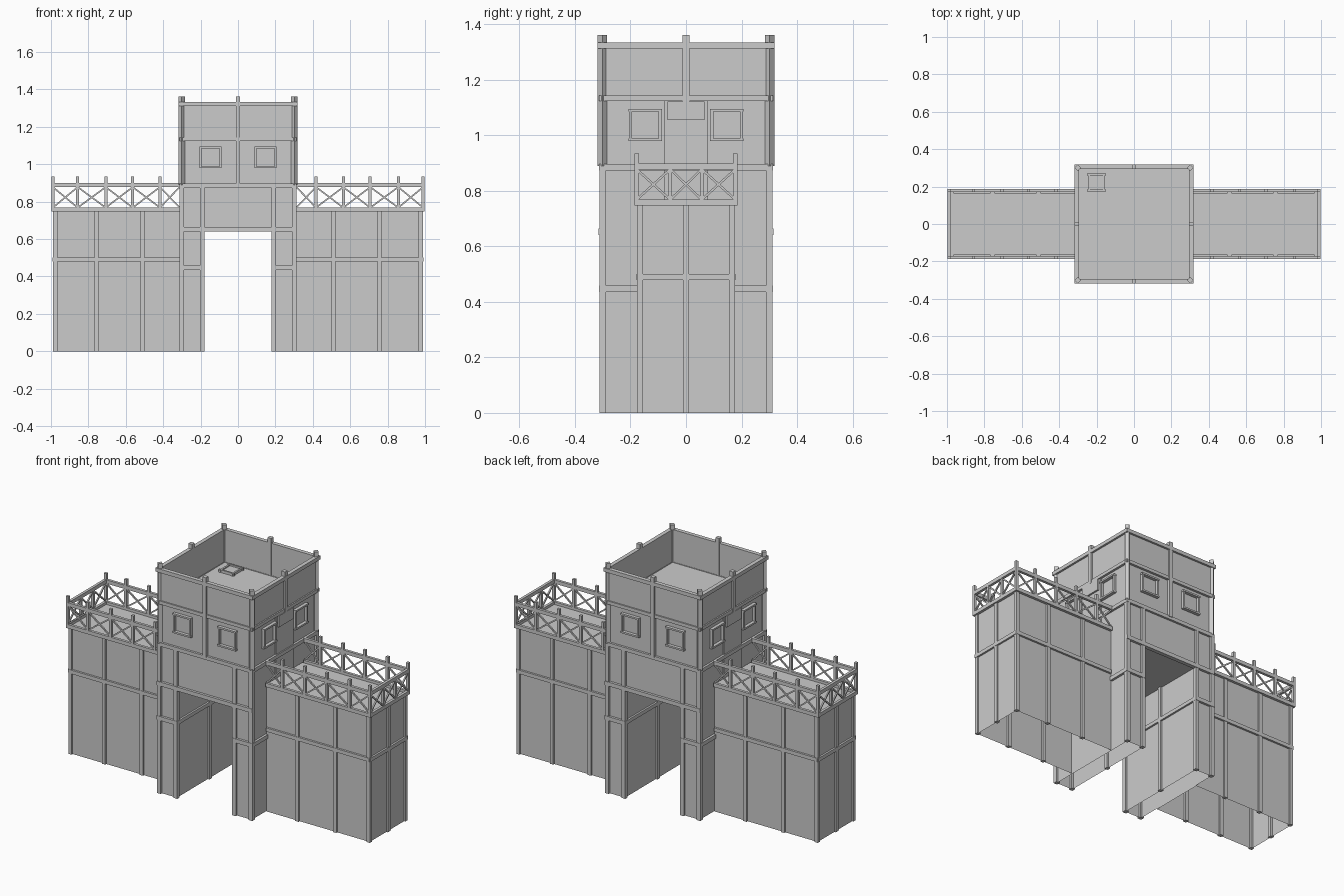
import bpy, bmesh
from math import pi
from mathutils import Matrix, Vector

if "Cube" in bpy.data.objects:
    bpy.data.objects.remove(bpy.data.objects["Cube"])

SIGNS = (-1, 1)


def box(bm, lo, hi, skip=()):
    """Axis-aligned box; skip lists face directions left open."""
    lo, hi = Vector(lo), Vector(hi)
    a = Vector(map(min, lo, hi))
    b = Vector(map(max, lo, hi))
    m = Matrix.Translation((a + b) / 2) @ Matrix.Diagonal((*(b - a), 1))
    vs = bmesh.ops.create_cube(bm, size=1, matrix=m)['verts']
    faces = {f for v in vs for f in v.link_faces}
    dirs = {'bottom': Vector((0, 0, -1)), 'top': Vector((0, 0, 1))}
    for f in faces:
        f.normal_update()
    drop = [f for f in faces if any(f.normal.dot(dirs[s]) > 0.9 for s in skip)]
    if drop:
        bmesh.ops.delete(bm, geom=drop, context='FACES_ONLY')


def bar(bm, p, q, w=0.022, h=None, roll=0):
    """Square timber from p to q."""
    p, q = Vector(p), Vector(q)
    d = q - p
    rot = d.to_track_quat('Z', 'Y').to_matrix().to_4x4()
    m = (Matrix.Translation((p + q) / 2) @ rot @ Matrix.Rotation(roll, 4, 'Z')
         @ Matrix.Diagonal((w, h or w, d.length, 1)))
    bmesh.ops.create_cube(bm, size=1, matrix=m)


def ring(bm, r, z, w, h):
    """Square band of timbers around the tower."""
    for s in SIGNS:
        box(bm, (-r - w / 2, s * r - w / 2, z - h / 2), (r + w / 2, s * r + w / 2, z + h / 2))
        box(bm, (s * r - w / 2, -r + w / 2, z - h / 2), (s * r + w / 2, r - w / 2, z + h / 2))


def finish(name, bm):
    me = bpy.data.meshes.new(name)
    bm.to_mesh(me)
    bm.free()
    ob = bpy.data.objects.new(name, me)
    bpy.context.collection.objects.link(ob)
    return ob


for sx in SIGNS:
    side = 'left' if sx < 0 else 'right'

    # Side wall, open underneath
    bm = bmesh.new()
    box(bm, (sx * 0.305, -0.167, 0), (sx * 0.98, 0.167, 0.755), ('bottom',))
    finish(side + '_wall', bm)

    # Wall timber framing
    bm = bmesh.new()
    for sy in SIGNS:
        for x in (0.51, 0.757, 0.977):
            bar(bm, (sx * x, sy * 0.166, 0), (sx * x, sy * 0.166, 0.75))
        bar(bm, (sx * 0.31, sy * 0.168, 0.49), (sx * 0.985, sy * 0.168, 0.49), 0.022)
    bar(bm, (sx * 0.979, 0, 0), (sx * 0.979, 0, 0.75))
    bar(bm, (sx * 0.98, -0.176, 0.49), (sx * 0.98, 0.176, 0.49), 0.022)
    finish(side + '_wall_timbers', bm)

    # Walkway railing with cross braces
    bm = bmesh.new()
    xs = [0.312, 0.417, 0.563, 0.707, 0.857, 0.99]
    for sy in SIGNS:
        y = sy * 0.178
        for z in (0.758, 0.888):
            box(bm, (sx * 0.31, y - 0.008, z - 0.011), (sx * 0.998, y + 0.008, z + 0.011))
        for x in xs[1:]:
            bar(bm, (sx * x, y, 0.75), (sx * x, y, 0.935), 0.016)
        for a, b in zip(xs, xs[1:]):
            bar(bm, (sx * a, y, 0.768), (sx * b, y, 0.878), 0.008)
            bar(bm, (sx * a, y, 0.878), (sx * b, y, 0.768), 0.008)
    for z in (0.758, 0.888):
        box(bm, (sx * 0.982, -0.178, z - 0.011), (sx * 0.998, 0.178, z + 0.011))
    ys = [-0.178, -0.057, 0.057, 0.178]
    for y in ys[1:3]:
        bar(bm, (sx * 0.99, y, 0.75), (sx * 0.99, y, 0.885), 0.014)
    for a, b in zip(ys, ys[1:]):
        bar(bm, (sx * 0.99, a, 0.768), (sx * 0.99, b, 0.878), 0.008)
        bar(bm, (sx * 0.99, a, 0.878), (sx * 0.99, b, 0.768), 0.008)
    finish(side + '_railing', bm)

    # Gate leg and its framing
    bm = bmesh.new()
    box(bm, (sx * 0.19, -0.3, 0), (sx * 0.3, 0.3, 0.65), ('bottom', 'top'))
    finish(side + '_gate_leg', bm)
    bm = bmesh.new()
    for sy in SIGNS:
        for x in (0.192, 0.3):
            bar(bm, (sx * x, sy * 0.3, 0), (sx * x, sy * 0.3, 0.89), 0.024)
        bar(bm, (sx * 0.18, sy * 0.302, 0.447), (sx * 0.315, sy * 0.302, 0.447), 0.024)
        bar(bm, (sx * 0.302, sy * 0.17, 0.447), (sx * 0.302, sy * 0.314, 0.447), 0.024)
    bar(bm, (sx * 0.19, 0, 0), (sx * 0.19, 0, 0.65), 0.022)
    bar(bm, (sx * 0.19, -0.3, 0.447), (sx * 0.19, 0.3, 0.447), 0.022)
    finish(side + '_gate_leg_timbers', bm)

    # Door onto the walkway with a lintel board
    bm = bmesh.new()
    box(bm, (sx * 0.295, -0.08, 0.755), (sx * 0.306, 0.08, 1.125))
    box(bm, (sx * 0.3, -0.067, 1.055), (sx * 0.316, 0.067, 1.122))
    finish(side + '_walkway_door', bm)

# Tower body above the gate passage
bm = bmesh.new()
box(bm, (-0.3, -0.3, 0.65), (0.3, 0.3, 1.14))
finish('tower_body', bm)

# Parapet walls around the roof
bm = bmesh.new()
ring(bm, 0.3, 1.23, 0.012, 0.19)
finish('parapet', bm)

# Tower bands
bm = bmesh.new()
for s in SIGNS:
    bar(bm, (-0.312, s * 0.303, 0.652), (0.312, s * 0.303, 0.652), 0.024)
ring(bm, 0.302, 0.885, 0.022, 0.022)
ring(bm, 0.303, 1.133, 0.022, 0.02)
ring(bm, 0.306, 1.323, 0.024, 0.022)
finish('tower_bands', bm)

# Tower posts: corners turned by 45 degrees, one in each face
bm = bmesh.new()
for s in SIGNS:
    for t in SIGNS:
        bar(bm, (s * 0.301, t * 0.301, 0.89), (s * 0.301, t * 0.301, 1.362), 0.024, roll=pi / 4)
    bar(bm, (0, s * 0.305, 0.89), (0, s * 0.305, 1.362), 0.024)
    bar(bm, (s * 0.305, 0, 1.122), (s * 0.305, 0, 1.362), 0.024)
finish('tower_posts', bm)

# Window frames, two on each face
for i in range(4):
    bm = bmesh.new()
    for c in (-0.147, 0.147):
        for s in SIGNS:
            box(bm, (c + s * 0.053 - 0.005, -0.316, 0.982), (c + s * 0.053 + 0.005, -0.298, 1.092))
            z = 1.037 + s * 0.053
            box(bm, (c - 0.06, -0.319, z - 0.005), (c + 0.06, -0.298, z + 0.005))
    bm.transform(Matrix.Rotation(i * pi / 2, 4, 'Z'))
    finish(('front', 'right', 'back', 'left')[i] + '_window_frames', bm)

# Roof hatch
bm = bmesh.new()
box(bm, (-0.24, 0.18, 1.138), (-0.16, 0.265, 1.147))
for s in SIGNS:
    box(bm, (-0.2 + s * 0.04 - 0.005, 0.172, 1.138), (-0.2 + s * 0.04 + 0.005, 0.273, 1.154))
    box(bm, (-0.25, 0.2225 + s * 0.043 - 0.005, 1.138), (-0.15, 0.2225 + s * 0.043 + 0.005, 1.156))
finish('roof_hatch', bm)
